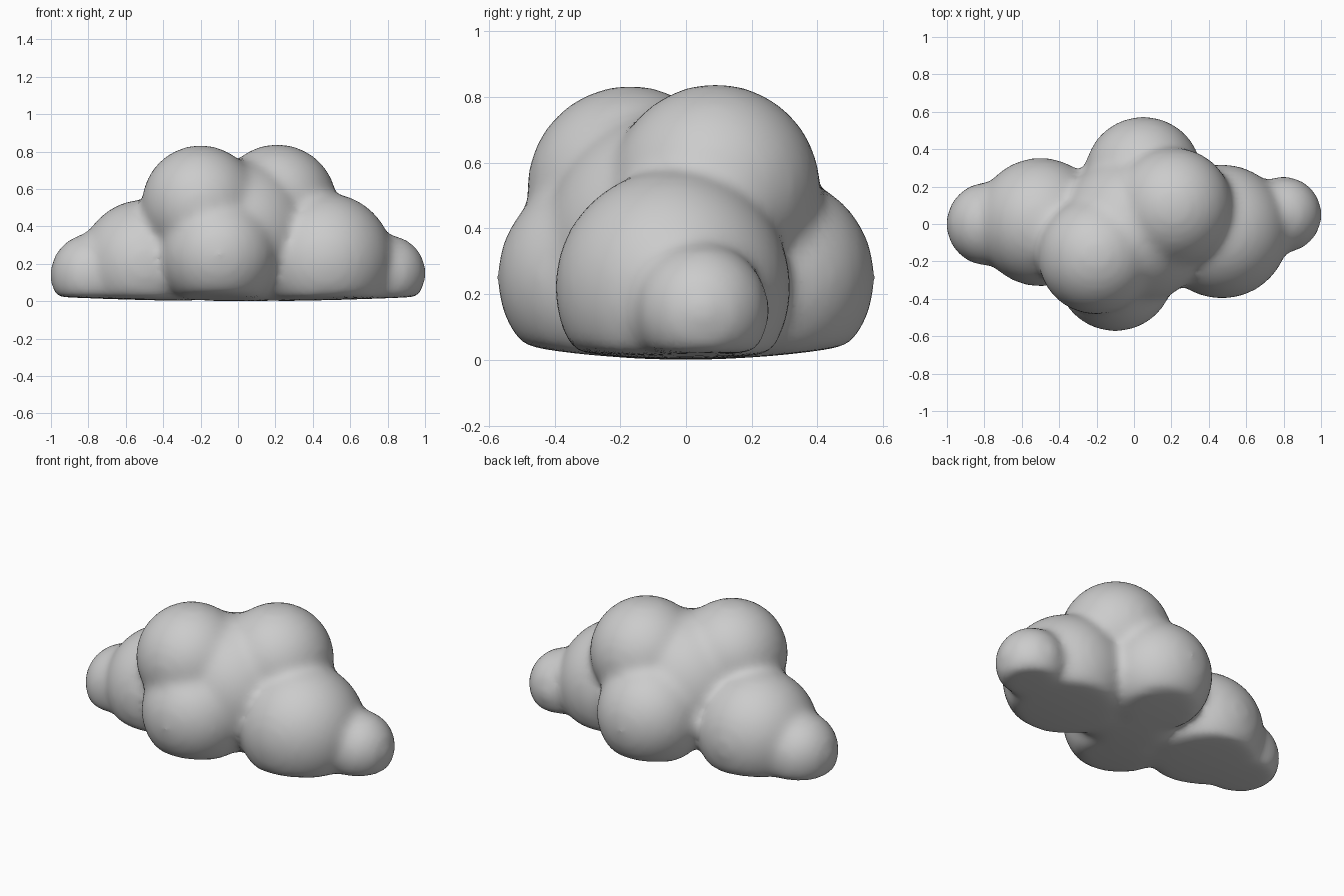
import bpy, bmesh
from mathutils import Matrix

if "Cube" in bpy.data.objects:
    bpy.data.objects.remove(bpy.data.objects["Cube"])

# Puffs of the cloud: centre x, y, z and radius
PUFFS = [
    (-0.20, -0.17, 0.52, 0.315),   # upper left, towards the front
    (0.21, 0.09, 0.52, 0.32),      # upper right, towards the back
    (-0.10, -0.26, 0.25, 0.315),   # lower front
    (0.05, 0.26, 0.25, 0.315),     # lower back
    (0.47, -0.04, 0.22, 0.36),     # right
    (-0.50, 0.01, 0.20, 0.345),    # left
    (0.80, 0.05, 0.15, 0.205),     # right tip
    (-0.78, 0.00, 0.14, 0.225),    # left tip
    (0.00, -0.03, 0.36, 0.40),     # core filling the middle
]


def base_height(x, y):
    """Slightly bowed underside, lifting towards the rim."""
    return 0.17 * y * y + 0.025 * x * x


# Overlapping balls, flattened underneath
bm = bmesh.new()
for x, y, z, r in PUFFS:
    bmesh.ops.create_icosphere(bm, subdivisions=4, radius=r,
                               matrix=Matrix.Translation((x, y, z)))
for v in bm.verts:
    v.co.z = max(v.co.z, base_height(v.co.x, v.co.y))
mesh = bpy.data.meshes.new("cloud")
bm.to_mesh(mesh)
bm.free()
cloud = bpy.data.objects.new("cloud", mesh)
bpy.context.collection.objects.link(cloud)

# Fuse the balls into one skin and soften the creases
remesh = cloud.modifiers.new("fuse", 'REMESH')
remesh.mode = 'VOXEL'
remesh.voxel_size = 0.025
remesh.use_smooth_shade = True
soften = cloud.modifiers.new("soften", 'SMOOTH')
soften.factor = 0.5
soften.iterations = 14
